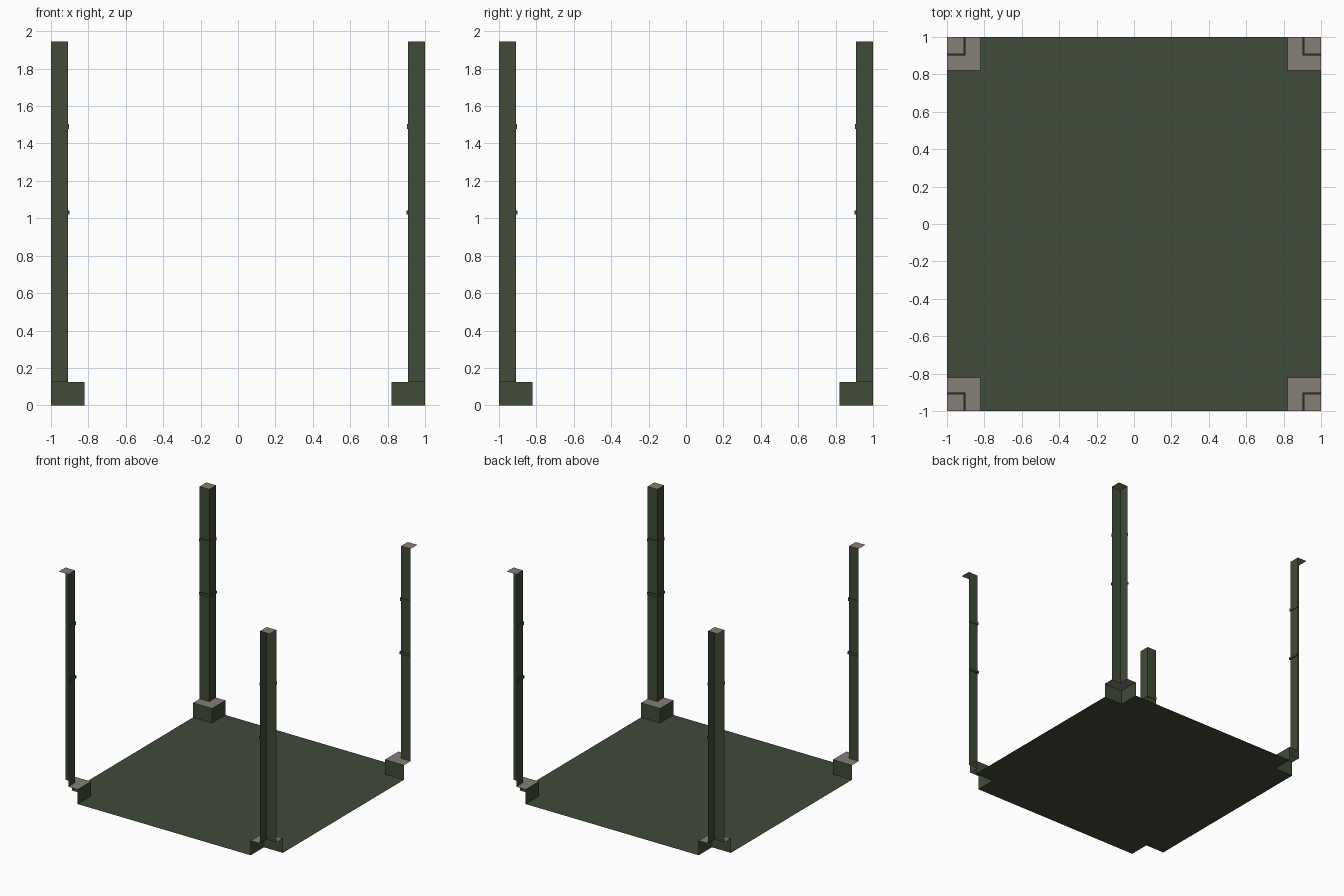
import bpy, bmesh

if "Cube" in bpy.data.objects:
    bpy.data.objects.remove(bpy.data.objects["Cube"])


def material(name, color):
    m = bpy.data.materials.new(name)
    m.diffuse_color = (*color, 1)
    m.use_nodes = True
    m.node_tree.nodes["Principled BSDF"].inputs["Base Color"].default_value = m.diffuse_color
    return m


green = material("dark green", (0.050, 0.070, 0.040))
grey = material("warm grey", (0.235, 0.210, 0.180))

BASE_W, BASE_H = 0.18, 0.125   # corner plinth
POST_W, TOP = 0.091, 1.945     # corner post


def finish(bm, name, mats):
    mesh = bpy.data.meshes.new(name)
    bm.to_mesh(mesh)
    bm.free()
    for m in mats:
        mesh.materials.append(m)
    ob = bpy.data.objects.new(name, mesh)
    bpy.context.collection.objects.link(ob)
    return ob


def corner_shell(name, sx, sy, profile, cap=False, grey_tops=False):
    """Sweep (width, height) steps round the two inner sides of a corner."""
    bm = bmesh.new()
    rows = []
    for w, z in profile:
        i = 1 - w
        rows.append([bm.verts.new((sx * x, sy * y, z))
                     for x, y in ((i, 1), (i, i), (1, i))])
    faces = []
    for lo, up in zip(rows, rows[1:]):
        for k in range(2):
            faces.append(bm.faces.new((lo[k], lo[k + 1], up[k + 1], up[k])))
    if cap:
        a, b, c = rows[-1]
        d = bm.verts.new((sx, sy, profile[-1][1]))
        faces.append(bm.faces.new((a, b, c, d)))
    if sx * sy < 0:
        bmesh.ops.reverse_faces(bm, faces=faces)
    bm.normal_update()
    # make every side face the middle of the floor, and every cap face up
    for f in faces:
        c = f.calc_center_median()
        if abs(f.normal.z) < 0.5 and f.normal.x * c.x + f.normal.y * c.y > 0:
            f.normal_flip()
        elif cap and f.normal.z < -0.5:
            f.normal_flip()
        if grey_tops and abs(f.normal.z) > 0.5:
            f.material_index = 1
    return finish(bm, name, (green, grey))


# Floor with notched corners
bm = bmesh.new()
n = 1 - BASE_W
outline = []
for sx, sy in ((-1, -1), (1, -1), (1, 1), (-1, 1)):
    pts = [(sx, sy * n), (sx * n, sy * n), (sx * n, sy)]
    outline += pts if sx * sy > 0 else pts[::-1]
bm.faces.new([bm.verts.new((x, y, 0)) for x, y in outline])
bm.normal_update()
for f in bm.faces:
    if f.normal.z < 0:
        f.normal_flip()
finish(bm, "floor", (green,))

# Four open-backed corner posts with plinths and two bands each
for sx in (-1, 1):
    for sy in (-1, 1):
        tag = ("front" if sy < 0 else "back") + ("_left" if sx < 0 else "_right")
        corner_shell("plinth_" + tag, sx, sy,
                     [(BASE_W, 0), (BASE_W, BASE_H), (POST_W, BASE_H)],
                     grey_tops=True)
        corner_shell("post_" + tag, sx, sy,
                     [(POST_W, BASE_H), (POST_W, TOP)], cap=True, grey_tops=True)
        for label, z0, z1, w in (("lower", 1.021, 1.042, 0.100),
                                 ("upper", 1.477, 1.503, 0.097)):
            corner_shell(f"{label}_band_{tag}", sx, sy,
                         [(POST_W, z0), (w, z0), (w, z1), (POST_W, z1)])
